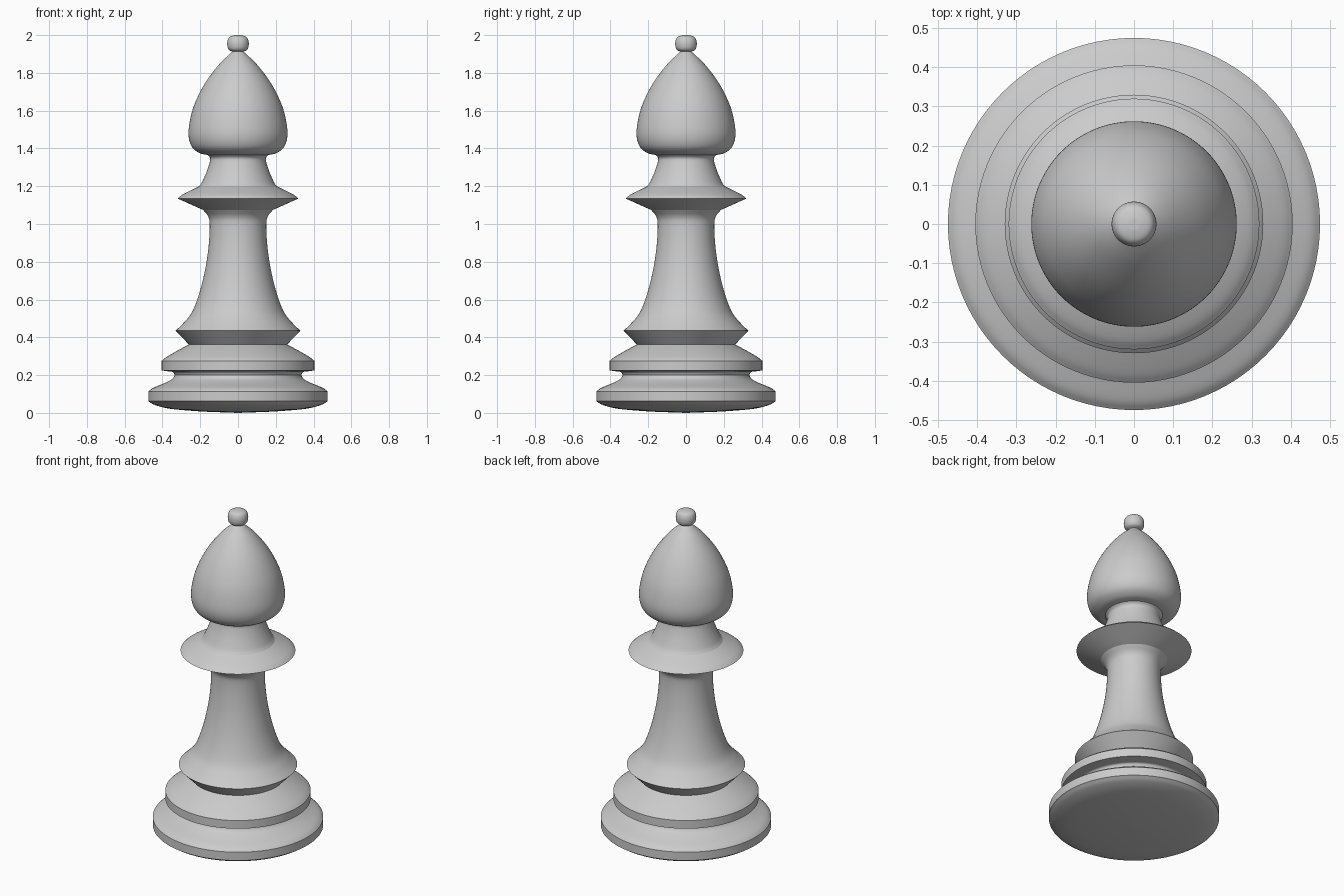
import bpy, math
from mathutils import Vector

old = bpy.data.objects.get("Cube")
if old:
    bpy.data.objects.remove(old, do_unlink=True)

SIDES = 96

grey = bpy.data.materials.new("light_grey")
grey.use_nodes = True
colour = (0.6, 0.6, 0.6, 1)
grey.diffuse_color = colour
grey.node_tree.nodes["Principled BSDF"].inputs["Base Color"].default_value = colour


def smooth_path(points, steps):
    """Catmull-Rom curve through the profile points."""
    pts = [Vector(p) for p in points]
    pts = [2 * pts[0] - pts[1]] + pts + [2 * pts[-1] - pts[-2]]
    path = []
    for a, b, c, d in zip(pts, pts[1:], pts[2:], pts[3:]):
        for i in range(steps):
            t = i / steps
            path.append(0.5 * (2 * b + (c - a) * t + (2 * a - 5 * b + 4 * c - d) * t ** 2
                               + (3 * b - a - 3 * c + d) * t ** 3))
    return path + [pts[-2]]


def lathe(name, *runs, steps=5):
    """Spin profile runs of (radius, height), sharp where the runs meet."""
    profile = []
    for run in runs:
        path = smooth_path(run, steps) if len(run) > 2 else [Vector(p) for p in run]
        profile += path[1:] if profile else path
    verts, rings, faces = [], [], []
    for r, z in profile:
        count = SIDES if r > 1e-5 else 1
        start = len(verts)
        rings.append([start + i % count for i in range(SIDES)])
        for i in range(count):
            a = math.tau * i / SIDES
            verts.append((r * math.cos(a), r * math.sin(a), z))
    for low, high in zip(rings, rings[1:]):
        for i in range(SIDES):
            j = (i + 1) % SIDES
            faces.append(list(dict.fromkeys((low[i], low[j], high[j], high[i]))))
    mesh = bpy.data.meshes.new(name)
    mesh.from_pydata(verts, [], faces)
    mesh.materials.append(grey)
    obj = bpy.data.objects.new(name, mesh)
    bpy.context.collection.objects.link(obj)
    bpy.ops.object.select_all(action='DESELECT')
    obj.select_set(True)
    bpy.context.view_layer.objects.active = obj
    bpy.ops.object.shade_smooth_by_angle(angle=math.radians(35))


# Foot with a shallow domed underside and a groove above
lathe("foot",
      [(0, 0), (0.2, 0.008), (0.36, 0.022), (0.44, 0.042), (0.475, 0.062)],
      [(0.475, 0.062), (0.475, 0.113)],
      [(0.475, 0.113), (0.45, 0.132), (0.39, 0.157), (0.35, 0.178), (0.335, 0.2)])

# Second step of the base
lathe("base_step",
      [(0.335, 0.2), (0.345, 0.216), (0.37, 0.22), (0.405, 0.225)],
      [(0.405, 0.225), (0.405, 0.275)],
      [(0.405, 0.275), (0.38, 0.295), (0.32, 0.33), (0.26, 0.362)])

# Flared skirt running up into the stem
lathe("stem",
      [(0.26, 0.362), (0.33, 0.435)],
      [(0.33, 0.435), (0.285, 0.48), (0.24, 0.54), (0.2, 0.65), (0.17, 0.78),
       (0.154, 0.9), (0.15, 1.0), (0.158, 1.04), (0.185, 1.075)])

# Thin collar disc
lathe("collar",
      [(0.185, 1.075), (0.22, 1.09), (0.32, 1.135)],
      [(0.32, 1.135), (0.29, 1.158), (0.205, 1.2)])

# Neck
lathe("neck",
      [(0.205, 1.2), (0.19, 1.222), (0.165, 1.28), (0.149, 1.33), (0.148, 1.35), (0.16, 1.365)])

# Pointed dome head
lathe("head",
      [(0.16, 1.365), (0.205, 1.376), (0.245, 1.41), (0.262, 1.47), (0.254, 1.55), (0.228, 1.64),
       (0.175, 1.745), (0.1, 1.845), (0.03, 1.912)])

# Finial ball
lathe("finial",
      [(0.03, 1.912), (0.048, 1.922), (0.056, 1.94), (0.056, 1.967), (0.045, 1.99),
       (0.02, 1.999), (0, 2)])
